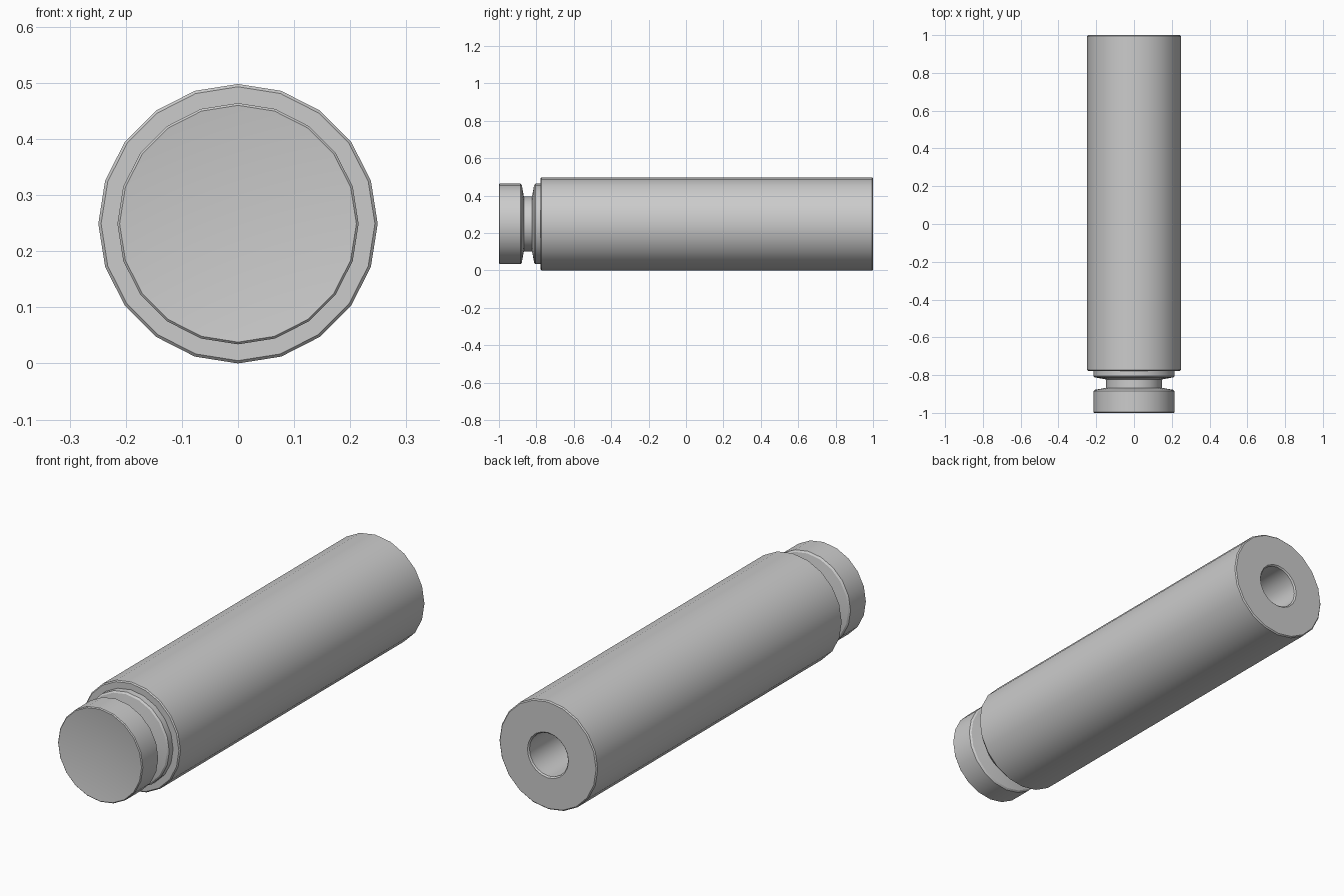
import bpy, bmesh
from math import sin, cos, tau, radians

if "Cube" in bpy.data.objects:
    bpy.data.objects.remove(bpy.data.objects["Cube"])

SIDES = 20
CENTRE_Z = 0.249

# (y, radius) outline from the dished front face to the bottom of the rear bore
profile = [
    (-0.975, 0.0),                                                      # dish centre
    (-0.998, 0.21), (-0.996, 0.215), (-0.885, 0.215), (-0.878, 0.208),  # front head
    (-0.867, 0.147), (-0.823, 0.147),                                   # groove
    (-0.812, 0.208), (-0.805, 0.215), (-0.777, 0.215),                  # collar
    (-0.777, 0.244), (-0.772, 0.249), (0.995, 0.249), (1.0, 0.244),     # main body
    (1.0, 0.104), (0.994, 0.098), (0.40, 0.098), (0.35, 0.0),           # rear bore
]
profile[1] = (-1.0, 0.211)

bm = bmesh.new()


def ring(y, r):
    if r == 0:
        return [bm.verts.new((0, y, CENTRE_Z))] * SIDES
    return [bm.verts.new((r * sin(tau * i / SIDES), y,
                          CENTRE_Z + r * cos(tau * i / SIDES)))
            for i in range(SIDES)]


rings = [ring(y, r) for y, r in profile]
for a, b in zip(rings, rings[1:]):
    for i in range(SIDES):
        j = (i + 1) % SIDES
        bm.faces.new(list(dict.fromkeys((a[i], a[j], b[j], b[i]))))
bmesh.ops.recalc_face_normals(bm, faces=bm.faces)

mesh = bpy.data.meshes.new("grooved_pin")
bm.to_mesh(mesh)
bm.free()
pin = bpy.data.objects.new("grooved_pin", mesh)
bpy.context.collection.objects.link(pin)

# Smooth sides with crisp rims
bpy.context.view_layer.objects.active = pin
pin.select_set(True)
bpy.ops.object.shade_smooth_by_angle(angle=radians(30))
